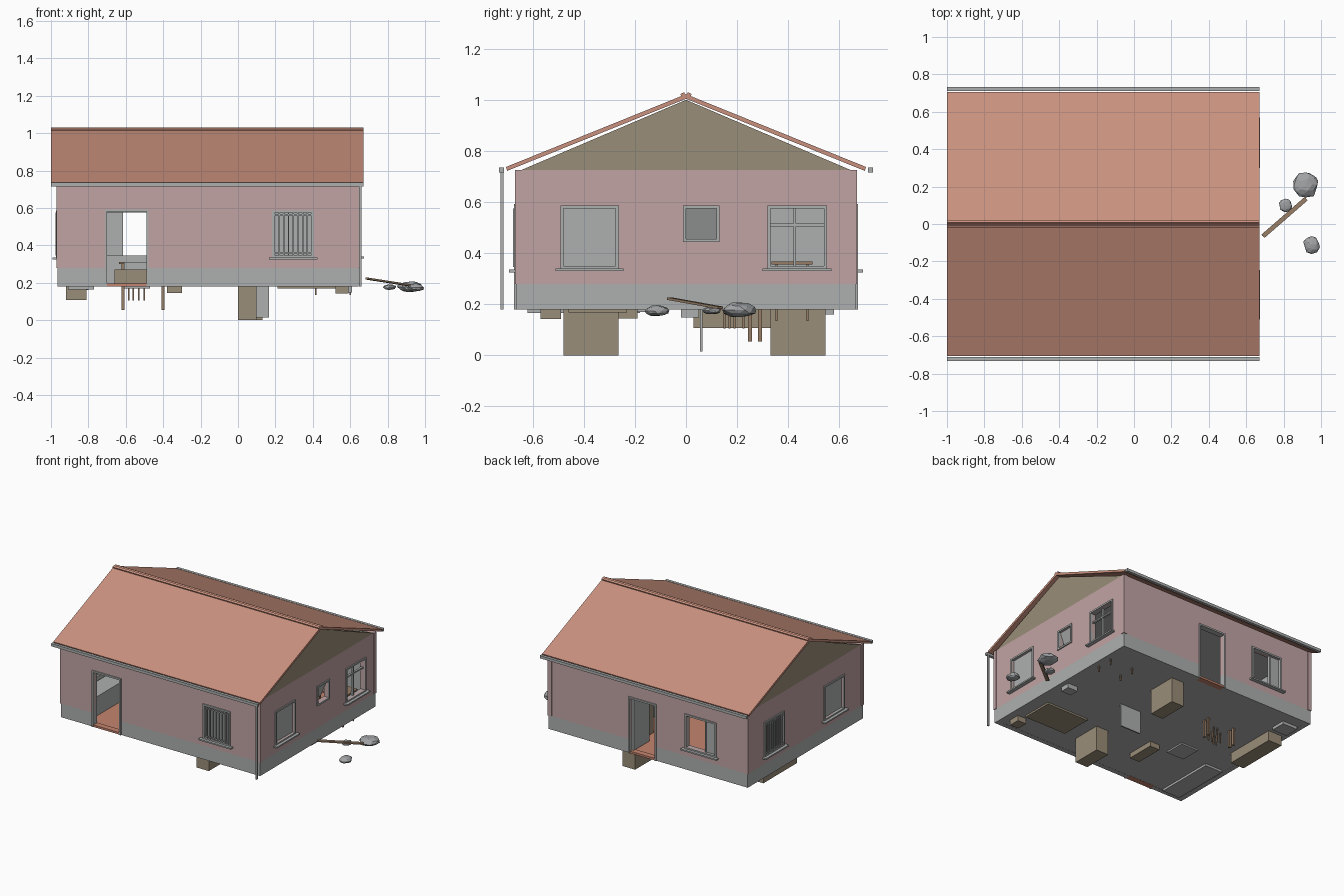
import bpy, bmesh, random
from mathutils import Vector

cube = bpy.data.objects.get("Cube")
if cube:
    bpy.data.objects.remove(cube)
random.seed(4)


def material(name, *srgb):
    lin = [(c / 255 / 12.92) if c < 11 else ((c / 255 + 0.055) / 1.055) ** 2.4 for c in srgb] + [1]
    m = bpy.data.materials.new(name)
    m.use_nodes = True
    m.diffuse_color = lin
    m.node_tree.nodes["Principled BSDF"].inputs["Base Color"].default_value = lin
    return m


PINK = material("pink plaster", 194, 164, 164)
GREY = material("grey paint", 174, 176, 175)
ROOF = material("terracotta tile", 202, 145, 126)
FLOOR = material("floor tile", 196, 132, 110)
TAN = material("tan boarding", 154, 141, 120)
WOOD = material("wood", 150, 125, 102)
STONE = material("stone", 160, 162, 164)


def finish(name, bm, *mats):
    bmesh.ops.recalc_face_normals(bm, faces=bm.faces)
    me = bpy.data.meshes.new(name)
    bm.to_mesh(me)
    bm.free()
    for m in mats:
        me.materials.append(m)
    ob = bpy.data.objects.new(name, me)
    bpy.context.scene.collection.objects.link(ob)
    return ob


def add_box(bm, a, b):
    a, b = Vector(a), Vector(b)
    r = bmesh.ops.create_cube(bm, size=1)
    for v in r["verts"]:
        v.co = Vector([(a[i] + b[i]) / 2 + v.co[i] * abs(b[i] - a[i]) for i in range(3)])


def boxes(name, mat, *pairs):
    bm = bmesh.new()
    for a, b in pairs:
        add_box(bm, a, b)
    return finish(name, bm, mat)


def prism(name, mat, profile, x0, x1):
    bm = bmesh.new()
    f = bm.faces.new([bm.verts.new((x0, y, z)) for y, z in profile])
    r = bmesh.ops.extrude_face_region(bm, geom=[f])
    bmesh.ops.translate(bm, vec=(x1 - x0, 0, 0), verts=[v for v in r["geom"] if isinstance(v, bmesh.types.BMVert)])
    return finish(name, bm, mat)


# Each side maps (along the wall, depth inward, height) to the model
XL, XR, Y, BASE, TOP, PLINTH = -0.965, 0.645, 0.665, 0.18, 0.725, 0.28
SIDES = {
    "front": lambda u, d, z: Vector((u, -Y + d, z)),
    "back": lambda u, d, z: Vector((u, Y - d, z)),
    "right": lambda u, d, z: Vector((XR - d, u, z)),
    "left": lambda u, d, z: Vector((XL + d, u, z)),
}
# Openings: start, end, bottom, top, kind
OPENINGS = {
    "front": [(-0.70, -0.49, BASE, 0.58, "door"), (0.195, 0.395, 0.345, 0.575, "bars")],
    "back": [(-0.215, -0.015, BASE, 0.58, "door"), (-0.70, -0.47, 0.345, 0.575, "half")],
    "right": [(-0.48, -0.275, 0.35, 0.575, "pane"), (0.0, 0.12, 0.455, 0.575, "vent"),
              (0.33, 0.54, 0.35, 0.575, "open")],
    "left": [(0.26, 0.465, 0.345, 0.575, "bars"), (-0.435, -0.22, 0.345, 0.575, "pane")],
}


def wall(side, t=0.035):
    P, holes = SIDES[side], OPENINGS[side]
    ends = (XL, XR) if side in ("front", "back") else (-Y, Y)
    us = sorted({*ends, *[u for h in holes for u in h[:2]]})
    zs = sorted({BASE, PLINTH, TOP, *[z for h in holes for z in h[2:4]]})
    bm = bmesh.new()
    for u0, u1 in zip(us, us[1:]):
        for z0, z1 in zip(zs, zs[1:]):
            cu, cz = (u0 + u1) / 2, (z0 + z1) / 2
            if not any(h[0] < cu < h[1] and h[2] < cz < h[3] for h in holes):
                bm.faces.new([bm.verts.new(P(*c)) for c in ((u0, 0, z0), (u1, 0, z0), (u1, 0, z1), (u0, 0, z1))])
    bmesh.ops.remove_doubles(bm, verts=bm.verts, dist=0.0001)
    inward = P(0, 1, 0) - P(0, 0, 0)
    r = bmesh.ops.extrude_face_region(bm, geom=bm.faces[:], use_keep_orig=True)
    bmesh.ops.translate(bm, vec=inward * t, verts=[v for v in r["geom"] if isinstance(v, bmesh.types.BMVert)])
    bmesh.ops.recalc_face_normals(bm, faces=bm.faces)
    for f in bm.faces:
        low = f.calc_center_median().z < PLINTH
        f.material_index = 1 if low or f.normal.dot(inward) > 0.5 else 0
    finish(side + "_wall", bm, PINK, GREY)


def fitting(side, u0, u1, z0, z1, kind, i):
    P, name = SIDES[side], f"{side}_{i}_{kind}"
    box = lambda a, b: (P(*a), P(*b))
    w, out, deep = 0.012, -0.008, 0.03
    frame = [box((u0 - w, out, z0), (u0, deep, z1 + w)), box((u1, out, z0), (u1 + w, deep, z1 + w)),
             box((u0, out, z1), (u1, deep, z1 + w))]
    if kind == "door":
        boxes(name + "_frame", GREY, *frame)
        boxes(name + "_threshold", FLOOR, box((u0, -0.003, BASE), (u1, 0.04, 0.195)))
        if side == "back":
            boxes(name + "_leaf", GREY, box((u1 - 0.015, 0.02, 0.195), (u1, 0.2, z1)))
        return
    frame.append(box((u0 - w, out, z0 - w), (u1 + w, deep, z0)))
    boxes(name + "_frame", GREY, *frame)
    if kind != "vent":
        boxes(name + "_sill", GREY, box((u0 - 0.03, -0.028, z0 - 0.02), (u1 + 0.03, 0.02, z0 - 0.01)))
    if kind == "bars":
        n = 8
        step = (u1 - u0) / n
        bars = [box((u0 + k * step - 0.004, -0.012, z0), (u0 + k * step + 0.004, -0.004, z1)) for k in range(n + 1)]
        rails = [box((u0, -0.01, z), (u1, -0.005, z + 0.007)) for z in (z0 + 0.01, z1 - 0.015)]
        boxes(name + "_grille", GREY, *bars, *rails)
    if kind in ("pane", "bars"):
        boxes(name + "_pane", GREY, box((u0, 0.012, z0), (u1, 0.02, z1)))
    if kind == "half":
        m = u0 + 0.075
        boxes(name + "_sash", GREY, box((u0, 0.012, z0), (m, 0.02, z1)), box((m, 0.005, z0), (m + 0.01, 0.025, z1)))
    if kind == "open":
        boxes(name + "_mullion", GREY, box((u0 + 0.09, 0.01, z0), (u0 + 0.1, 0.025, z1)),
              box((u0, 0.01, z1 - 0.07), (u1, 0.025, z1 - 0.06)))
    if kind == "vent":
        # Sash hinged at the top and tipped inward
        ob = boxes(name + "_sash", GREY, box((u0, 0.01, z0), (u1, 0.016, z1)))
        for v in ob.data.vertices:
            v.co += (P(0, 1, 0) - P(0, 0, 0)) * (z1 - v.co.z) * 0.4


for side, holes in OPENINGS.items():
    wall(side)
    for i, h in enumerate(holes):
        fitting(side, *h, i)

# Corner pilasters
for x, sx in ((XL, 1), (XR, -1)):
    for y, sy in ((-Y, 1), (Y, -1)):
        boxes("corner_pilaster", PINK, ((x - sx * 0.005, y - sy * 0.005, PLINTH), (x + sx * 0.025, y + sy * 0.02, TOP)))

# Floor slab: tiled above, plain below
floor = boxes("floor_slab", GREY, ((XL + 0.01, -Y + 0.01, BASE + 0.001), (XR - 0.01, Y - 0.01, 0.19)))
floor.data.materials.append(FLOOR)
for p in floor.data.polygons:
    p.material_index = int(p.normal.z > 0.5)

# Ceiling, partition and gables
boxes("ceiling", GREY, ((XL + 0.01, -Y + 0.01, 0.71), (XR - 0.01, Y - 0.01, 0.722)))
boxes("partition", GREY, ((0.17, -0.63, 0.19), (0.195, -0.1, 0.71)), ((0.17, 0.06, 0.19), (0.195, 0.63, 0.71)),
      ((0.17, -0.1, 0.58), (0.195, 0.06, 0.71)))
for x in (XL, XR - 0.03):
    prism("gable", TAN, [(-0.645, TOP), (0.645, TOP), (0, 1.0)], x, x + 0.03)

# Roof slopes, ridge, gutters and downpipe
RX = (-1.0, 0.67)
for s, n in ((-1, "front"), (1, "back")):
    prism(n + "_roof", ROOF, [(0, 1.022), (s * 0.705, 0.737), (s * 0.70, 0.722), (0, 1.004)], *RX)
    prism(n + "_ridge_tile", ROOF, [(0, 1.018), (s * 0.008, 1.03), (s * 0.022, 1.023), (s * 0.018, 1.012)], *RX)
    boxes(n + "_gutter", GREY, ((RX[0], s * 0.712, 0.715), (RX[1], s * 0.732, 0.735)))
boxes("downpipe", GREY, ((0.648, -0.726, BASE), (0.66, -0.714, 0.72)))

# Furniture, whose lower parts reach below the floor
boxes("front_cabinet", TAN, ((0.0, -0.48, 0), (0.10, -0.265, 0.45)))
boxes("back_cabinet", TAN, ((0.03, 0.33, 0), (0.13, 0.545, 0.45)))
boxes("inner_door", GREY, ((0.0, 0.055, 0.015), (0.165, 0.065, 0.56)))
boxes("bed", TAN, ((0.21, -0.46, 0.168), (0.55, -0.23, 0.28)))
boxes("bedside_box", TAN, ((0.52, -0.57, 0.142), (0.59, -0.49, 0.27)))
boxes("washstand", GREY, ((0.53, -0.02, 0.148), (0.61, 0.05, 0.3)))
boxes("bench", TAN, ((-0.38, -0.40, 0.145), (-0.30, -0.19, 0.27)))
boxes("stool", GREY, ((-0.61, -0.22, 0.17), (-0.47, -0.07, 0.31)))
boxes("crate", TAN, ((-0.66, -0.40, 0.191), (-0.49, -0.25, 0.27)))
boxes("counter", GREY, ((-0.91, -0.62, 0.165), (-0.77, -0.18, 0.33)))
boxes("sofa", TAN, ((-0.92, 0.03, 0.107), (-0.81, 0.42, 0.28)))
boxes("corner_unit", GREY, ((-0.92, 0.47, 0.16), (-0.80, 0.58, 0.33)))


def table(name, xs, ys, bottom, top, r):
    legs = [((x - r, y - r, bottom), (x + r, y + r, top)) for x in xs for y in ys]
    slab = ((xs[0] - 0.02, ys[0] - 0.02, top), (xs[1] + 0.02, ys[1] + 0.02, top + 0.012))
    boxes(name, WOOD, *legs, slab)


table("dining_table", (-0.615, -0.40), (0.25, 0.29), 0.055, 0.30, 0.008)
table("left_chair", (-0.585, -0.56), (0.15, 0.19), 0.105, 0.25, 0.004)
table("right_chair", (-0.53, -0.50), (0.17, 0.225), 0.105, 0.25, 0.004)
table("desk", (0.415, 0.60), (0.355, 0.475), 0.135, 0.355, 0.004)


# Rubble and a fallen plank beside the house
def rock(name, centre, size):
    bm = bmesh.new()
    bmesh.ops.create_icosphere(bm, subdivisions=2, radius=1)
    for v in bm.verts:
        v.co = Vector([c + k * s * random.uniform(0.82, 1.08) for c, k, s in zip(centre, v.co, size)])
    finish(name, bm, STONE)


rock("large_rock", (0.92, 0.21, 0.178), (0.07, 0.072, 0.031))
rock("small_rock", (0.81, 0.10, 0.176), (0.038, 0.038, 0.017))
rock("front_rock", (0.95, -0.11, 0.174), (0.045, 0.052, 0.022))

start, end = Vector((0.69, -0.065, 0.222)), Vector((0.92, 0.135, 0.186))
plank = boxes("plank", WOOD, ((-0.5 * (end - start).length, -0.012, -0.005), (0.5 * (end - start).length, 0.012, 0.005)))
plank.location = (start + end) / 2
plank.rotation_euler = (end - start).to_track_quat("X", "Z").to_euler()
